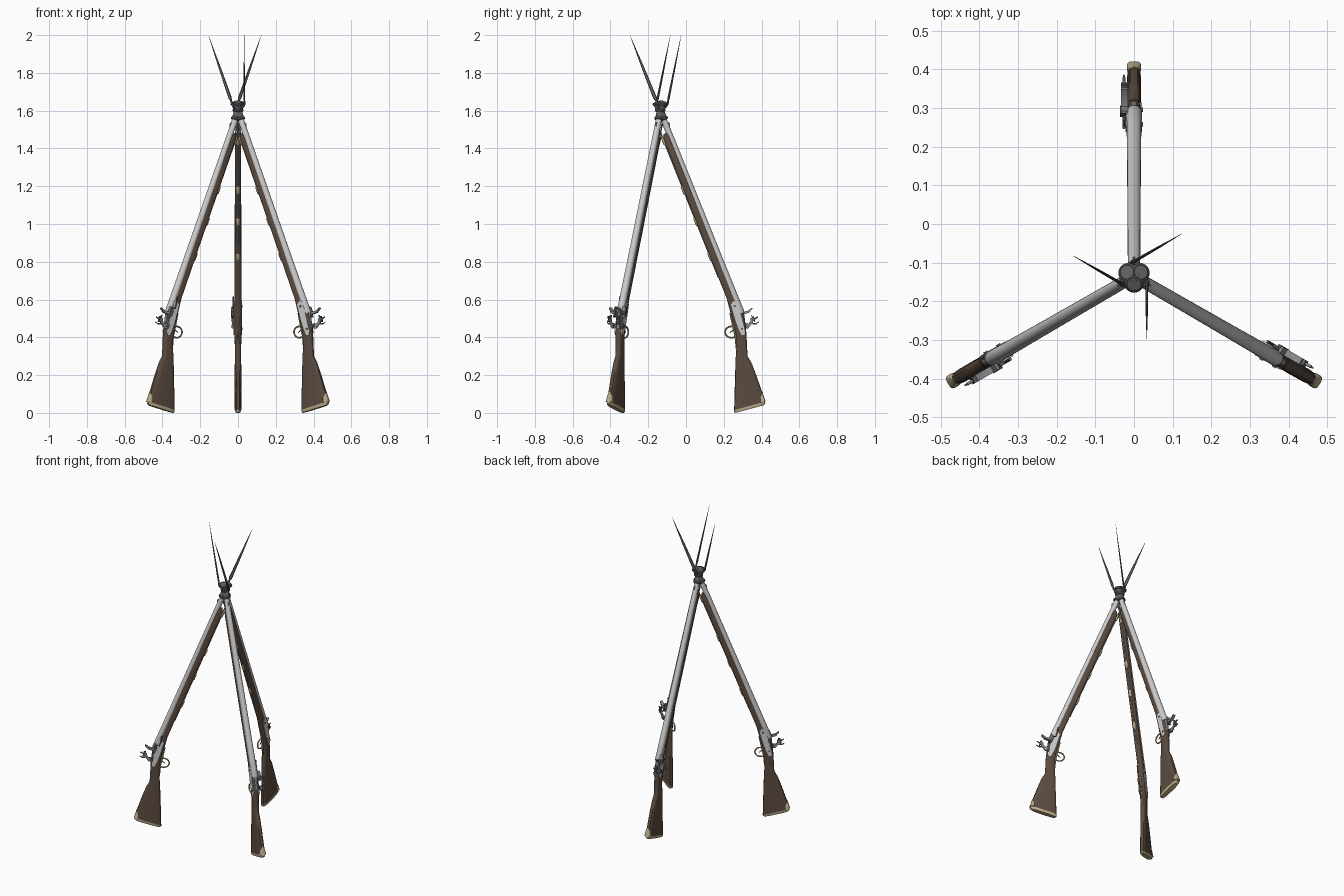
import bpy, bmesh, math
from mathutils import Vector, Matrix

if "Cube" in bpy.data.objects:
    bpy.data.objects.remove(bpy.data.objects["Cube"])

CENTRE = Vector((0, -0.135, 0))
D = Vector((0, 0.371, -0.928))      # from muzzle towards butt
N = Vector((0, 0.928, 0.371))       # top side of the gun, facing outwards
MUZZLE = Vector((0, -0.153, 1.64))


def mat(name, c):
    m = bpy.data.materials.new(name)
    m.diffuse_color = (*c, 1)
    m.use_nodes = True
    m.node_tree.nodes["Principled BSDF"].inputs["Base Color"].default_value = m.diffuse_color
    return m


WOOD = mat("walnut", (0.105, 0.07, 0.05))
BRASS = mat("brass", (0.5, 0.41, 0.25))
DARK = mat("dark_steel", (0.12, 0.12, 0.13))
STEEL = mat("steel", (0.26, 0.26, 0.27))


def G(a, h, t=0):
    """gun frame: a along barrel, h up from bore, t to the lock side"""
    return MUZZLE + D * a + N * h + Vector((-t, 0, 0))


def W(y, z, t=0):
    return Vector((-t, y, z))


def emit(name, bm, material, angle=35):
    """make the part once, then three copies around the stack centre"""
    bmesh.ops.recalc_face_normals(bm, faces=bm.faces)
    me = bpy.data.meshes.new(name)
    bm.to_mesh(me)
    bm.free()
    if material:
        me.materials.append(material)
    for k in range(3):
        ob = bpy.data.objects.new(f"{name}_{k + 1}", me)
        bpy.context.collection.objects.link(ob)
        ob.matrix_world = (Matrix.Translation(CENTRE) @ Matrix.Rotation(k * math.tau / 3, 4, 'Z')
                           @ Matrix.Translation(-CENTRE))
    bpy.ops.object.select_all(action='DESELECT')
    ob.select_set(True)
    bpy.context.view_layer.objects.active = ob
    bpy.ops.object.shade_smooth_by_angle(angle=math.radians(angle))


def skin(bm, rings, closed=False):
    vs = [[bm.verts.new(p) for p in r] for r in rings]
    n = len(vs[0])
    for i in range(len(vs) - (0 if closed else 1)):
        a, b = vs[i], vs[(i + 1) % len(vs)]
        for j in range(n):
            bm.faces.new((a[j], a[(j + 1) % n], b[(j + 1) % n], b[j]))
    if not closed:
        bm.faces.new(vs[0])
        bm.faces.new(vs[-1])


def loft(name, sections, material, power=0.6, n=20):
    """sections: (inner point, outer point, half width), rounded-box outlines"""
    rings = []
    for lo, hi, w in sections:
        mid, half, ring = (lo + hi) / 2, (hi - lo) / 2, []
        for k in range(n):
            c, s = math.cos(math.tau * k / n), math.sin(math.tau * k / n)
            c, s = (math.copysign(abs(v) ** power, v) for v in (c, s))
            ring.append(mid + half * s + Vector((w * c, 0, 0)))
        rings.append(ring)
    bm = bmesh.new()
    skin(bm, rings)
    emit(name, bm, material)


def tube(name, pts, radii, material, n=12, closed=False):
    rings = []
    for i, p in enumerate(pts):
        if closed:
            d = pts[(i + 1) % len(pts)] - pts[i - 1]
        else:
            d = pts[min(i + 1, len(pts) - 1)] - pts[max(i - 1, 0)]
            if d.length < 1e-6:
                d = pts[-1] - pts[0]
        d.normalize()
        u = d.cross(Vector((1, 0, 0)))
        if u.length < 0.2:
            u = d.cross(Vector((0, 0, 1)))
        u.normalize()
        v = d.cross(u)
        r = radii[i] if isinstance(radii, list) else radii
        rings.append([p + (u * math.cos(math.tau * k / n) + v * math.sin(math.tau * k / n)) * r
                      for k in range(n)])
    bm = bmesh.new()
    skin(bm, rings, closed)
    emit(name, bm, material)


def prism(name, pts, t0, t1, material):
    bm = bmesh.new()
    skin(bm, [[p + Vector((-t, 0, 0)) for p in pts] for t in (t0, t1)])
    emit(name, bm, material, 25)


def rod(name, stations, h, t, material, n=16):
    tube(name, [G(a, h, t) for a, r in stations], [r for a, r in stations], material, n)


# stock: fore-end, breech, wrist and butt in one loft
loft("stock", [(G(.165, -.028), G(.165, -.004), .012), (G(.185, -.038), G(.185, 0), .016),
               (G(.6, -.041), G(.6, .001), .017), (G(1.1, -.042), G(1.1, .003), .018),
               (W(.230, .55), W(.290, .57), .019), (W(.252, .47), W(.311, .49), .019),
               (W(.264, .41), W(.320, .42), .018), (W(.267, .35), W(.323, .355), .017),
               (W(.264, .305), W(.326, .30), .017), (W(.262, .275), W(.347, .265), .017),
               (W(.260, .20), W(.370, .205), .018), (W(.256, .07), W(.407, .10), .018),
               (W(.255, .012), W(.416, .056), .018)], WOOD)

# brass butt plate with heel tang
loft("butt_plate", [(W(.255, .014), W(.417, .060), .0185), (W(.255, .005), W(.420, .050), .0185),
                    (W(.262, .000), W(.410, .040), .016)], BRASS)
loft("heel_tang", [(W(.396, .105), W(.406, .11), .006), (W(.390, .085), W(.411, .09), .015),
                   (W(.390, .055), W(.421, .06), .0187)], BRASS)

# barrel with breech, front sight
rod("barrel", [(0, .0155), (.2, .0162), (.8, .0178), (1.08, .019), (1.19, .020), (1.2, .017)], 0, 0, None, 20)
loft("front_sight", [(G(.115, .014), G(.115, .018), .002), (G(.125, .014), G(.125, .024), .002),
                     (G(.14, .014), G(.14, .018), .002)], BRASS)
loft("breech_tang", [(G(1.19, -.01), G(1.19, .016), .010), (W(.290, .51), W(.310, .51), .009),
                     (W(.303, .45), W(.318, .45), .007)], STEEL)

# ramrod and its pipes
rod("ramrod", [(.1, .004), (.11, .006), (.12, .004), (.98, .004)], -.041, 0, STEEL, 8)
for i, a in enumerate((.2, .48, .66, .86)):
    rod(f"ramrod_pipe_{i}", [(a - .022, .007), (a - .018, .009), (a + .018, .009), (a + .022, .007)],
        -.041, 0, BRASS, 12)

# bayonet: socket with collars, bent arm, flat tapering blade
rod("bayonet_socket", [(-.008, .018), (-.006, .0205), (.092, .0205), (.094, .017)], 0, 0, DARK, 20)
for i, a in enumerate((0, .035, .09)):
    rod(f"socket_ring_{i}", [(a - .007, .021), (a - .004, .025), (a + .004, .025), (a + .007, .021)],
        0, 0, DARK, 20)
tube("bayonet_arm", [G(.025, 0, -.018), G(.02, 0, -.028), G(.005, 0, -.034), G(-.02, 0, -.033)],
     [.006, .006, .006, .005], DARK, 10)
loft("bayonet_blade", [(G(-.01, -.004, -.033), G(-.01, .004, -.033), .004),
                       (G(-.03, -.010, -.033), G(-.03, .010, -.033), .004),
                       (G(-.2, -.007, -.033), G(-.2, .007, -.033), .003),
                       (G(-.388, -.0005, -.033), G(-.388, .0005, -.033), .0005)], DARK, 1, 8)

# lock plate on one side, side plate on the other
plate = [W(*p) for p in ((.238, .575), (.252, .592), (.268, .588), (.282, .55), (.297, .49), (.314, .43),
                         (.308, .412), (.294, .412), (.280, .44), (.262, .49))]
prism("lock_plate", plate, .014, .0225, None)
prism("side_plate", plate, -.0205, -.014, None)
for i, (y, z) in enumerate(((.258, .565), (.296, .445))):
    tube(f"side_screw_{i}", [W(y, z, -.018), W(y, z, -.0235)], .006, DARK)

# flintlock parts: pivot, cock, jaws, screw, pan, frizzen and spring
tube("cock_pivot", [G(1.27, -.008, .018), G(1.27, -.008, .034)], .009, DARK)
prism("cock", [G(*p) for p in ((1.256, -.014), (1.28, -.018), (1.288, .005), (1.276, .024), (1.268, .04),
                               (1.243, .044), (1.243, .034), (1.257, .03), (1.264, .016), (1.256, .002))],
      .022, .031, STEEL)
prism("cock_jaw", [G(*p) for p in ((1.238, .05), (1.268, .046), (1.268, .053), (1.238, .057))], .018, .034, DARK)
prism("flint", [G(*p) for p in ((1.228, .046), (1.262, .041), (1.262, .047), (1.238, .05))], .019, .032, DARK)
tube("jaw_screw", [G(1.256, .038, .026), G(1.25, .074, .026)], [.004, .004], STEEL)
tube("cock_spur", [G(1.272, .035, .026), G(1.28, .052, .026), G(1.276, .07, .026)], [.005, .004, .002], STEEL, 8)
prism("pan", [G(*p) for p in ((1.17, .006), (1.225, .006), (1.215, -.008), (1.185, -.01))], .016, .036, DARK)
prism("frizzen", [G(*p) for p in ((1.165, .007), (1.21, .007), (1.212, .04), (1.198, .066), (1.193, .064),
                                  (1.2, .038), (1.196, .014), (1.165, .014))], .016, .034, STEEL)
tube("frizzen_spring", [G(1.1, -.006, .026), G(1.13, -.014, .026), G(1.165, -.016, .026), G(1.17, 0, .026)],
     .004, DARK, 8)

# trigger, guard bow and guard straps
c = W(.240, .428)
tube("trigger_guard", [c + Vector((0, .033 * math.cos(q), .030 * math.sin(q)))
                       for q in (math.tau * k / 24 for k in range(24))], .0045, BRASS, 8, True)
tube("guard_strap", [W(.232, .53), W(.250, .46), W(.263, .405), W(.266, .34)], [.003, .006, .006, .003], BRASS, 8)
tube("trigger", [W(.266, .44), W(.248, .437), W(.232, .425)], [.004, .0035, .002], DARK, 8)
